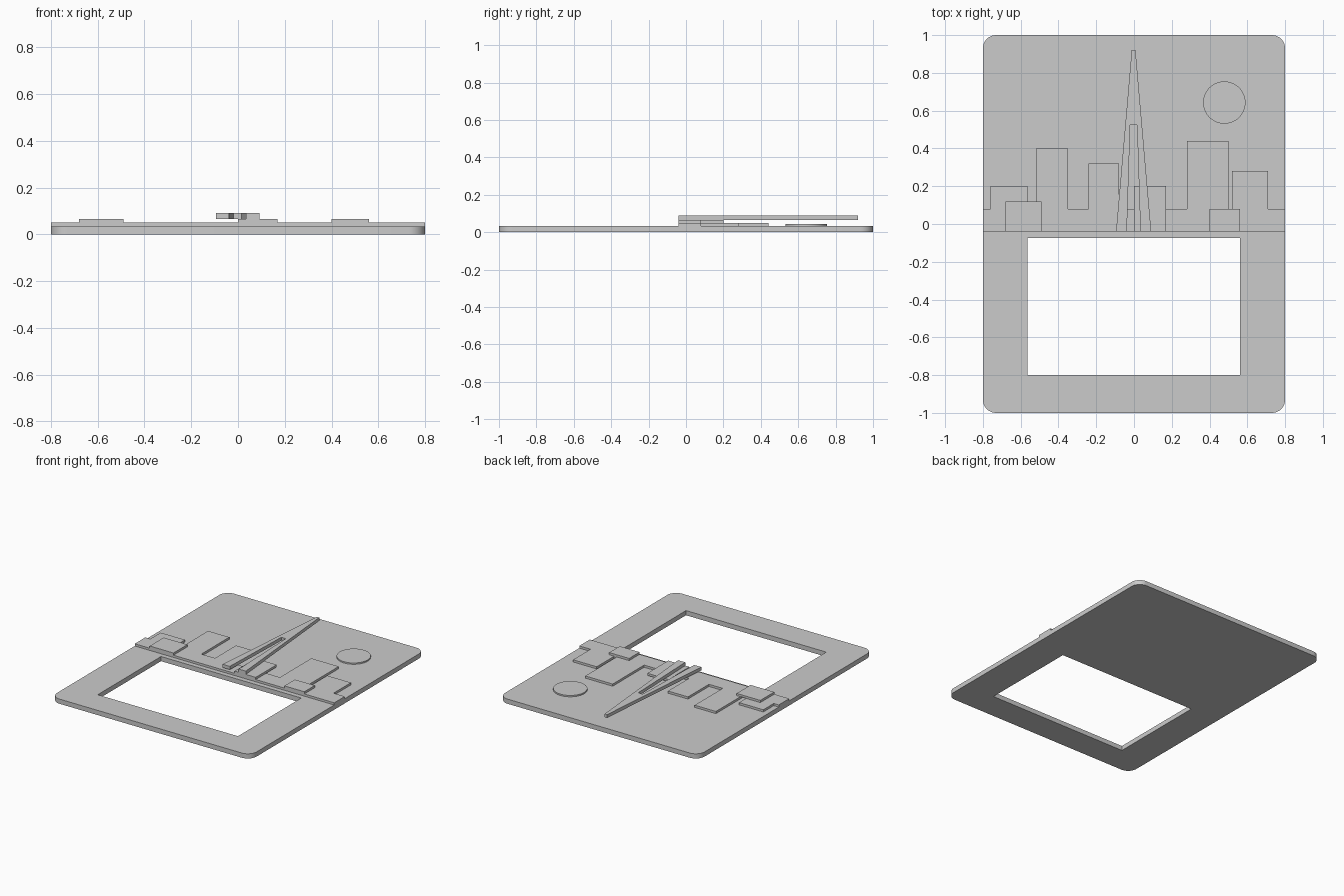
import bpy, bmesh, math

cube = bpy.data.objects.get("Cube")
if cube:
    bpy.data.objects.remove(cube, do_unlink=True)

# Single plain grey
grey = bpy.data.materials.new("plain_grey")
grey.use_nodes = True
COLOR = (0.6, 0.6, 0.6, 1)
grey.diffuse_color = COLOR
grey.node_tree.nodes["Principled BSDF"].inputs["Base Color"].default_value = COLOR


def slab(name, loops, z0, z1, smooth=False):
    """Extrude flat outlines (the first is the outside, others are holes)."""
    bm = bmesh.new()
    edges = []
    for loop in loops:
        vs = [bm.verts.new((x, y, z0)) for x, y in loop]
        edges += [bm.edges.new((a, b)) for a, b in zip(vs, vs[1:] + vs[:1])]
    bmesh.ops.triangle_fill(bm, use_beauty=True, use_dissolve=False, edges=edges)
    ext = bmesh.ops.extrude_face_region(bm, geom=bm.faces[:])
    top = [g for g in ext["geom"] if isinstance(g, bmesh.types.BMVert)]
    bmesh.ops.translate(bm, verts=top, vec=(0, 0, z1 - z0))
    bmesh.ops.recalc_face_normals(bm, faces=bm.faces[:])
    mesh = bpy.data.meshes.new(name)
    bm.to_mesh(mesh)
    bm.free()
    mesh.materials.append(grey)
    obj = bpy.data.objects.new(name, mesh)
    bpy.context.collection.objects.link(obj)
    if smooth:
        bpy.ops.object.select_all(action='DESELECT')
        obj.select_set(True)
        bpy.context.view_layer.objects.active = obj
        bpy.ops.object.shade_smooth_by_angle(angle=math.radians(30))
    return obj


def rect(x0, x1, y0, y1):
    return [(x0, y0), (x1, y0), (x1, y1), (x0, y1)]


def arc(cx, cy, r, start, end, steps):
    angles = [math.radians(start + (end - start) * i / steps) for i in range(steps + 1)]
    return [(cx + r * math.cos(a), cy + r * math.sin(a)) for a in angles]


# Layer heights
PLATE, LOW, MID, TOP = 0.034, 0.05, 0.066, 0.09
BASE = -0.04

# Rounded plate with a rectangular window
W, H, R = 0.8, 1.0, 0.07
outline = []
for i, (sx, sy) in enumerate([(1, 1), (-1, 1), (-1, -1), (1, -1)]):
    outline += arc(sx * (W - R), sy * (H - R), R, 90 * i, 90 * i + 90, 10)
slab("plate", [outline, rect(-0.565, 0.56, -0.8, -0.075)], 0, PLATE, smooth=True)

# Stepped skyline: left edge, right edge and roof of each tower
towers = [(-0.76, -0.565, 0.2), (-0.52, -0.35, 0.4), (-0.24, -0.08, 0.32),
          (0.28, 0.5, 0.44), (0.52, 0.71, 0.28)]
street = 0.08
skyline = [(W, BASE), (W, street)]
for x0, x1, roof in reversed(towers):
    skyline += [(x1, street), (x1, roof), (x0, roof), (x0, street)]
skyline += [(-W, street), (-W, BASE)]
slab("skyline", [skyline], PLATE, LOW)

# Nearer buildings
for name, x0, x1, roof in [("left_building", -0.68, -0.49, 0.12),
                           ("middle_building", 0.0, 0.17, 0.2),
                           ("right_building", 0.4, 0.56, 0.08)]:
    slab(name, [rect(x0, x1, BASE, roof)], LOW, MID)

# Tapering spire, split by a narrow slot that opens at its foot
cx = -0.002
half = [(0.01, 0.92), (0.093, BASE), (0.036, BASE), (0.018, 0.525)]
spire = [(cx + x, y) for x, y in half] + [(cx - x, y) for x, y in reversed(half)]
slab("spire", [spire], MID, TOP)

# Round sun disc
slab("sun_disc", [arc(0.478, 0.643, 0.112, 0, 360, 48)[:-1]], PLATE, 0.044, smooth=True)
